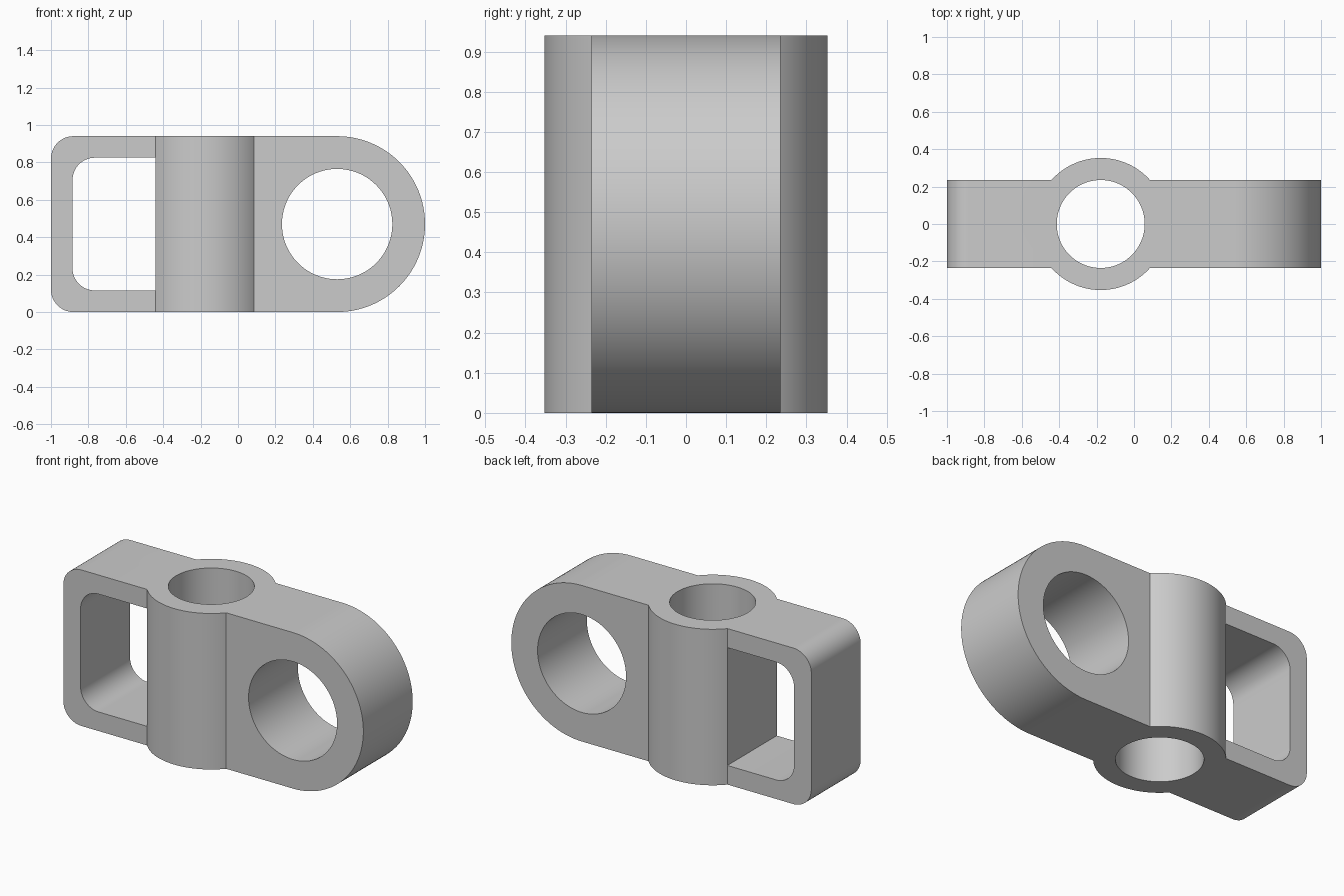
import bpy, bmesh
from math import cos, sin, pi, radians, sqrt

default = bpy.data.objects.get("Cube")
if default:
    bpy.data.objects.remove(default, do_unlink=True)

HEIGHT = 0.94
MID = HEIGHT / 2
HALF_DEPTH = 0.235
TUBE_X, TUBE_R, BORE_R = -0.178, 0.353, 0.235
EYE_X, EYE_HOLE_R = 0.53, 0.295
CORNER = 0.12

grey = bpy.data.materials.new("plain_grey")
grey.use_nodes = True
COLOUR = (0.6, 0.6, 0.6, 1)
grey.diffuse_color = COLOUR
grey.node_tree.nodes["Principled BSDF"].inputs["Base Color"].default_value = COLOUR


def arc(cx, cy, r, start, end, steps):
    """Points along an arc, angles in degrees."""
    angles = [radians(start + (end - start) * i / steps) for i in range(steps + 1)]
    return [(cx + r * cos(a), cy + r * sin(a)) for a in angles]


def prism(name, outline, place, direction):
    """Extrude a closed outline into a solid."""
    bm = bmesh.new()
    face = bm.faces.new([bm.verts.new(place(u, v)) for u, v in outline])
    result = bmesh.ops.extrude_face_region(bm, geom=[face])
    verts = [g for g in result["geom"] if isinstance(g, bmesh.types.BMVert)]
    bmesh.ops.translate(bm, verts=verts, vec=direction)
    bmesh.ops.recalc_face_normals(bm, faces=bm.faces)
    mesh = bpy.data.meshes.new(name)
    bm.to_mesh(mesh)
    bm.free()
    mesh.materials.append(grey)
    ob = bpy.data.objects.new(name, mesh)
    bpy.context.collection.objects.link(ob)
    return ob


def across(name, outline, half):
    return prism(name, outline, lambda u, v: (u, -half, v), (0, 2 * half, 0))


def upright(name, outline, low, high):
    return prism(name, outline, lambda u, v: (u, v, low), (0, 0, high - low))


def circle(cx, cy, r, steps=128):
    return arc(cx, cy, r, 0, 360, steps)[:-1]


def combine(target, other, operation):
    """Apply a boolean and remove the helper solid."""
    bpy.ops.object.select_all(action="DESELECT")
    bpy.context.view_layer.objects.active = target
    target.select_set(True)
    mod = target.modifiers.new(operation, "BOOLEAN")
    mod.operation = operation
    mod.solver = "EXACT"
    mod.object = other
    other.hide_render = True
    bpy.ops.object.modifier_apply(modifier=mod.name)
    bpy.data.objects.remove(other, do_unlink=True)


# Plate with rounded left corners and a full round right end
plate_outline = (arc(EYE_X, MID, MID, -90, 90, 64)
                 + arc(CORNER - 1, HEIGHT - CORNER, CORNER, 90, 180, 16)
                 + arc(CORNER - 1, CORNER, CORNER, 180, 270, 16))
body = across("pivot_bracket", plate_outline, HALF_DEPTH)

# Upright tube
combine(body, upright("tube", circle(TUBE_X, 0, TUBE_R), 0, HEIGHT), "UNION")

# Window, square where it meets the tube
wx, low, high = -0.885, 0.115, HEIGHT - 0.115
wall = TUBE_X - sqrt(TUBE_R ** 2 - HALF_DEPTH ** 2) + 0.001
window_outline = ([(wall, low), (wall, high)]
                  + arc(wx + CORNER, high - CORNER, CORNER, 90, 180, 16)
                  + arc(wx + CORNER, low + CORNER, CORNER, 180, 270, 16))
combine(body, across("window_cutter", window_outline, 0.5), "DIFFERENCE")

# Cross hole and vertical bore
combine(body, across("eye_cutter", circle(EYE_X, MID, EYE_HOLE_R), 0.5), "DIFFERENCE")
combine(body, upright("bore_cutter", circle(TUBE_X, 0, BORE_R), -0.2, HEIGHT + 0.2), "DIFFERENCE")

bpy.ops.object.shade_smooth_by_angle(angle=radians(30))
